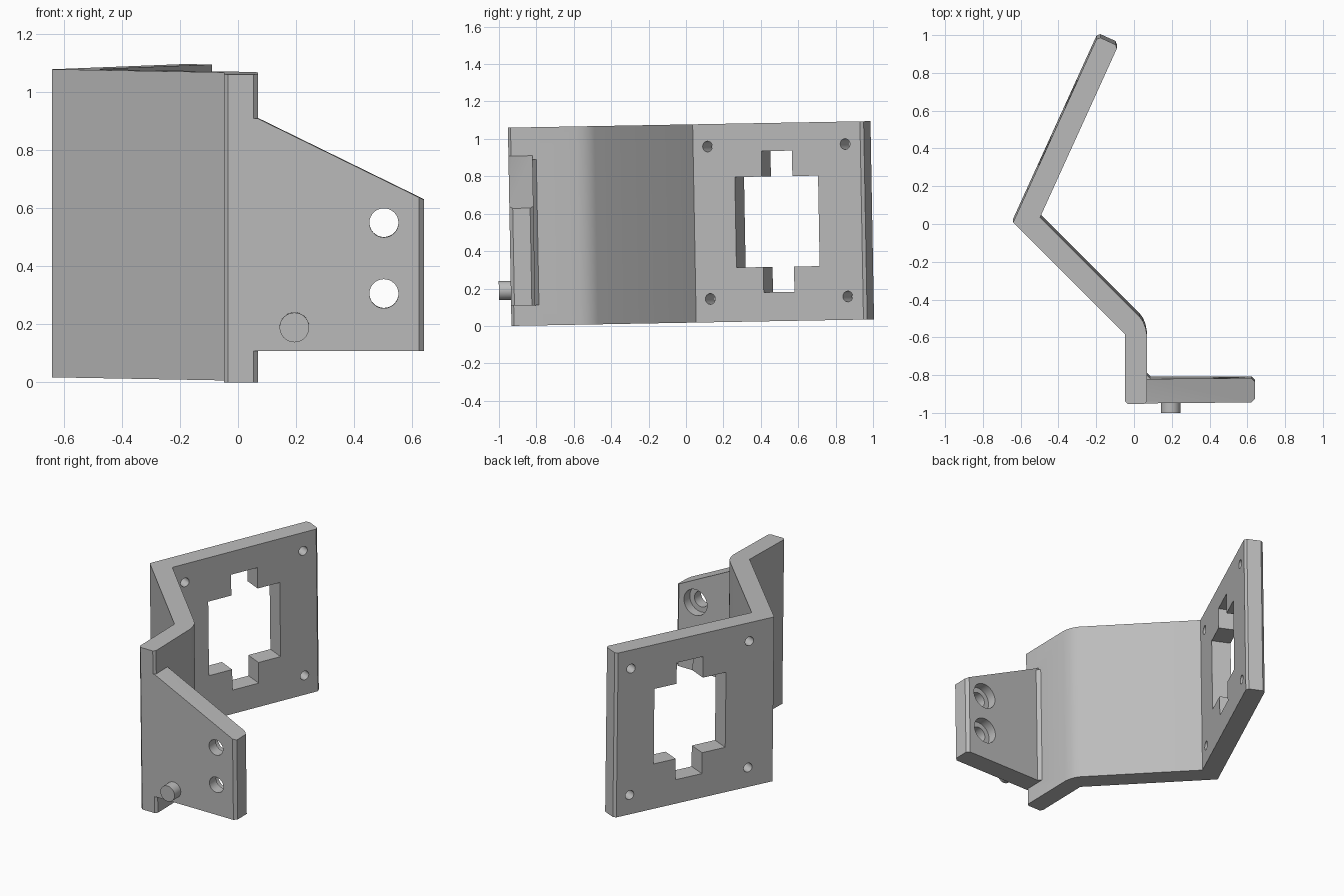
import bpy, bmesh, math
from mathutils import Matrix, Vector

cube = bpy.data.objects.get("Cube")
if cube:
    bpy.data.objects.remove(cube, do_unlink=True)

GREY = (0.5, 0.5, 0.5, 1)
mat = bpy.data.materials.new("plain grey")
mat.use_nodes = True
mat.diffuse_color = GREY
mat.node_tree.nodes["Principled BSDF"].inputs["Base Color"].default_value = GREY

Z0, Z1 = 0.017, 1.077          # bracket bottom and top
FRONT, BACK = -0.933, -0.804   # flange faces
TILT = Matrix.Rotation(0.018, 4, 'X')


def make(name, bm):
    bmesh.ops.recalc_face_normals(bm, faces=bm.faces)
    me = bpy.data.meshes.new(name)
    bm.to_mesh(me)
    bm.free()
    ob = bpy.data.objects.new(name, me)
    bpy.context.collection.objects.link(ob)
    me.materials.append(mat)
    return ob


def prism(name, points, offset):
    bm = bmesh.new()
    face = bm.faces.new([bm.verts.new(p) for p in points])
    geo = bmesh.ops.extrude_face_region(bm, geom=[face])["geom"]
    bmesh.ops.translate(bm, vec=offset,
                        verts=[v for v in geo if isinstance(v, bmesh.types.BMVert)])
    return make(name, bm)


def box(name, lo, hi, frame=Matrix()):
    bm = bmesh.new()
    lo, hi = Vector(lo), Vector(hi)
    bmesh.ops.create_cube(bm, size=1, matrix=frame @ Matrix.Translation((lo + hi) / 2)
                          @ Matrix.Diagonal((*(hi - lo), 1)))
    return make(name, bm)


def rod(name, x, z, y0, y1, r, frame=Matrix(), sides=32):
    """Cylinder along the frame's y axis."""
    bm = bmesh.new()
    bmesh.ops.create_cone(bm, cap_ends=True, segments=sides, radius1=r, radius2=r,
                          depth=y1 - y0, matrix=frame @ Matrix.Translation((x, (y0 + y1) / 2, z))
                          @ Matrix.Rotation(math.pi / 2, 4, 'X'))
    return make(name, bm)


def combine(ob, other, operation):
    mod = ob.modifiers.new("combine", 'BOOLEAN')
    mod.operation, mod.solver, mod.object = operation, 'EXACT', other
    bpy.context.view_layer.objects.active = ob
    bpy.ops.object.modifier_apply(modifier=mod.name)
    bpy.data.objects.remove(other, do_unlink=True)


def chamfered(corners):
    """Cut each (x, y, size) corner of a closed outline."""
    out = []
    for i, (x, y, c) in enumerate(corners):
        p = Vector((x, y, Z0))
        if not c:
            out.append(p)
            continue
        for j in (i - 1, (i + 1) % len(corners)):
            q = Vector((*corners[j][:2], Z0))
            out.append(p + (q - p).normalized() * c)
    return out


# Bent strip: slanted plate, diagonal wall and front wall in one outline
outline = chamfered([
    (-0.048, FRONT, 0.014), (0.068, FRONT, 0.014), (0.068, -0.565, 0),
    (0.061, -0.53, 0), (0.048, -0.497, 0), (0.028, -0.47, 0),
    (-0.497, 0.055, 0), (-0.084, 0.963, 0.015), (-0.192, 1.012, 0.015),
    (-0.64, 0.028, 0), (-0.048, -0.564, 0)])
bracket = prism("bracket", outline, (0, 0, Z1 - Z0))

# Tapered side flange with chamfered outer end
flange = prism("flange", [(0, FRONT, 0.125), (0.64, FRONT, 0.125), (0.64, FRONT, 0.645),
                          (0.068, FRONT, 0.925), (0, FRONT, 0.925)], (0, BACK - FRONT, 0))
bm = bmesh.new()
bm.from_mesh(flange.data)
ends = [e for e in bm.edges if all(v.co.x > 0.6 for v in e.verts)
        and abs(e.verts[0].co.y - e.verts[1].co.y) < 0.01]
bmesh.ops.bevel(bm, geom=ends, offset=0.018, segments=1, affect='EDGES')
bm.to_mesh(flange.data)
bm.free()
combine(bracket, flange, 'UNION')

# Small fillet in the inner corner
combine(bracket, prism("fillet", [(0.05, BACK - 0.02, 0.125), (0.108, BACK - 0.02, 0.125),
                                  (0.05, BACK + 0.038, 0.125)], (0, 0, 0.78)), 'UNION')

# Counterbored screw holes in the flange
for z in (0.322, 0.566):
    combine(bracket, rod("hole", 0.502, z, -1.1, -0.7, 0.05), 'DIFFERENCE')
    combine(bracket, rod("counterbore", 0.502, z, BACK - 0.06, -0.7, 0.083), 'DIFFERENCE')

# Cross-shaped window and corner holes in the slanted plate
d = Vector((0.414, 0.91, 0)).normalized()
frame = Matrix.Translation((-0.497, 0.055, 0)) @ Matrix.Rotation(math.atan2(d.y, d.x), 4, 'Z')
window = box("window", (0.242, -0.1, 0.307), (0.731, 0.25, 0.791), frame)
combine(window, box("notch", (0.4, -0.1, 0.172), (0.58, 0.25, 0.927), frame), 'UNION')
combine(bracket, window, 'DIFFERENCE')
for t in (0.085, 0.893):
    for z in (0.142, 0.957):
        combine(bracket, rod("hole", t, z, -0.1, 0.25, 0.029, frame, 16), 'DIFFERENCE')

# Locating pin on the flange front
pin = rod("locating_pin", 0.194, 0.207, -0.997, FRONT + 0.02, 0.051)

# Slight lean and edge-aware smoothing
for ob in (bracket, pin):
    ob.data.transform(TILT)
    bpy.ops.object.select_all(action='DESELECT')
    ob.select_set(True)
    bpy.context.view_layer.objects.active = ob
    bpy.ops.object.shade_smooth_by_angle(angle=math.radians(30))
